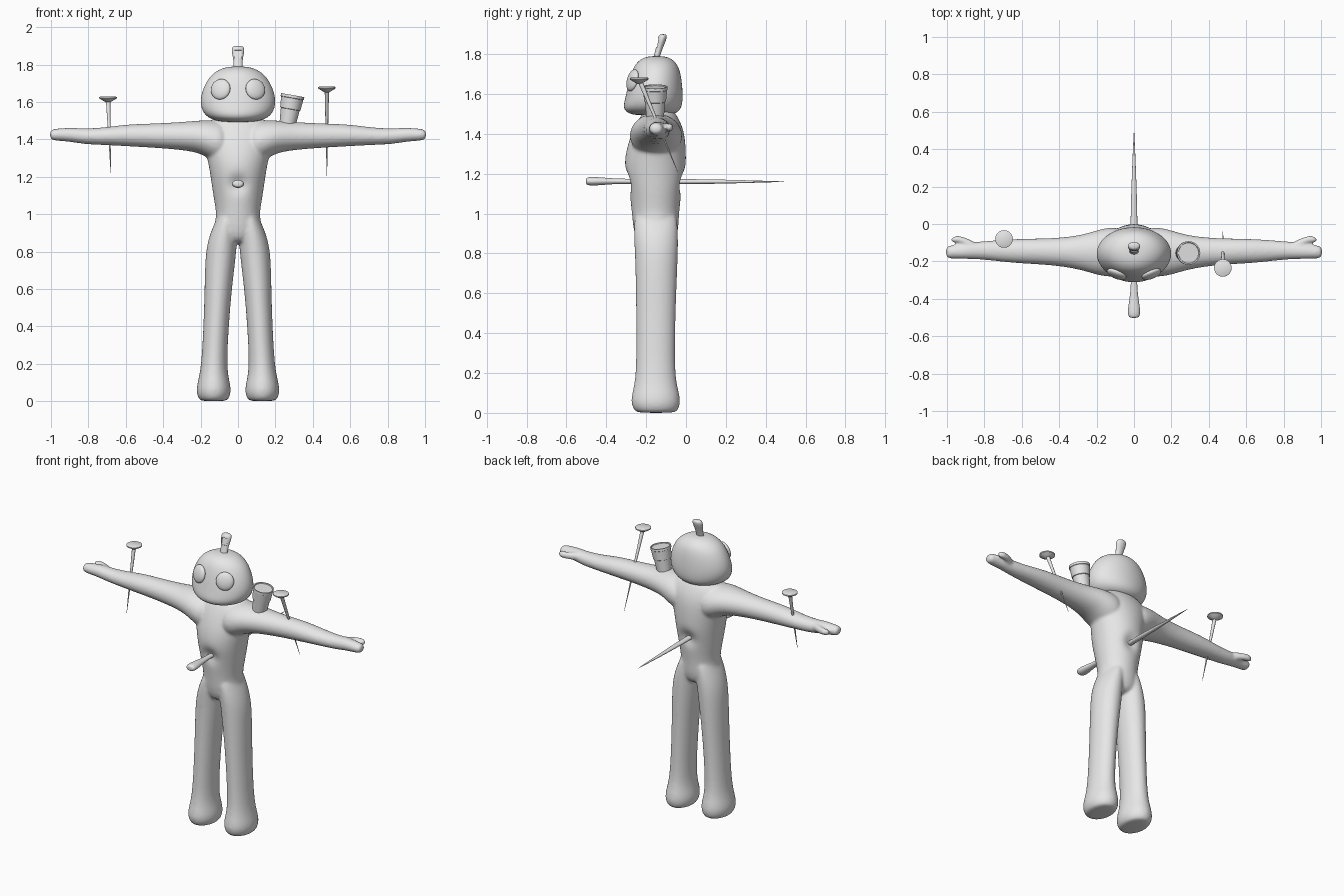
import bpy, bmesh, math
from mathutils import Vector, Matrix

if "Cube" in bpy.data.objects:
    bpy.data.objects.remove(bpy.data.objects["Cube"])

grey = bpy.data.materials.new("plain_grey")
grey.use_nodes = True
grey.diffuse_color = (0.8, 0.8, 0.8, 1)
grey.node_tree.nodes["Principled BSDF"].inputs["Base Color"].default_value = (0.8, 0.8, 0.8, 1)


def shade(obj, angle=40):
    bpy.ops.object.select_all(action="DESELECT")
    obj.select_set(True)
    bpy.context.view_layer.objects.active = obj
    bpy.ops.object.shade_smooth_by_angle(angle=math.radians(angle))


def add_object(name, bm):
    mesh = bpy.data.meshes.new(name)
    bmesh.ops.recalc_face_normals(bm, faces=bm.faces)
    bm.to_mesh(mesh)
    bm.free()
    mesh.materials.append(grey)
    obj = bpy.data.objects.new(name, mesh)
    bpy.context.collection.objects.link(obj)
    return obj


def bake(obj):
    """Apply the modifiers of an object."""
    graph = bpy.context.evaluated_depsgraph_get()
    mesh = bpy.data.meshes.new_from_object(obj.evaluated_get(graph))
    obj.modifiers.clear()
    obj.data = mesh


def loft(name, axis, rings, sides=24, smooth=2):
    """Skin ellipses (t, u, v, radius u, radius v) along an axis."""
    place = {"x": lambda t, u, v: (t, u, v),
             "y": lambda t, u, v: (u, t, v),
             "z": lambda t, u, v: (u, v, t)}[axis]
    bm = bmesh.new()
    loops = []
    for t, u, v, ru, rv in rings:
        angles = [math.tau * i / sides for i in range(sides)]
        loops.append([bm.verts.new(place(t, u + ru * math.cos(a), v + rv * math.sin(a)))
                      for a in angles])
    for a, b in zip(loops, loops[1:]):
        for i in range(sides):
            j = (i + 1) % sides
            bm.faces.new((a[i], a[j], b[j], b[i]))
    bm.faces.new(loops[0])
    bm.faces.new(loops[-1])
    obj = add_object(name, bm)
    if smooth:
        obj.modifiers.new("Smooth", "SUBSURF").levels = smooth
        bake(obj)
    return obj


def mirrored(rings, side, axis):
    if axis == "x":
        return [(side * t, u, v, a, b) for t, u, v, a, b in rings]
    return [(t, side * u, v, a, b) for t, u, v, a, b in rings]


# Body: torso, legs, arms and thumbs fused into one soft skin
torso = [(0.84, 0, -.15, .06, .08), (0.89, 0, -.15, .13, .108), (0.95, 0, -.152, .127, .116),
         (1.0, 0, -.153, .114, .119), (1.1, 0, -.153, .134, .13), (1.2, 0, -.155, .147, .156),
         (1.3, 0, -.153, .165, .155), (1.4, 0, -.14, .19, .135), (1.46, 0, -.137, .19, .11),
         (1.5, 0, -.135, .15, .085), (1.53, 0, -.135, .1, .06)]
leg = [(0, .13, -.15, .06, .085), (.008, .13, -.15, .08, .11), (.05, .13, -.152, .095, .126),
       (.1, .13, -.152, .087, .119), (.18, .129, -.153, .068, .098), (.4, .117, -.152, .068, .098),
       (.6, .106, -.15, .073, .102), (.78, .093, -.148, .083, .108), (.88, .08, -.15, .077, .112),
       (.97, .06, -.152, .058, .11), (1.03, .05, -.152, .04, .09)]
arm = [(.05, -.15, 1.38, .13, .11), (.13, -.15, 1.39, .135, .112), (.2, -.153, 1.415, .12, .088),
       (.3, -.152, 1.418, .088, .075), (.45, -.148, 1.42, .071, .065), (.6, -.145, 1.422, .067, .059),
       (.7, -.143, 1.417, .06, .048), (.82, -.141, 1.415, .048, .042), (.89, -.144, 1.425, .044, .039),
       (.95, -.149, 1.425, .036, .034), (.99, -.15, 1.425, .036, .031), (1.007, -.15, 1.425, .025, .02)]
thumb = [(.83, -.13, 1.425, .02, .025), (.88, -.103, 1.43, .022, .024), (.93, -.08, 1.432, .019, .022),
         (.965, -.082, 1.432, .018, .02), (.978, -.086, 1.432, .01, .012)]
parts = [loft("body", "z", torso)]
for side in (1, -1):
    parts.append(loft("leg", "z", mirrored(leg, side, "z")))
    parts.append(loft("arm", "x", mirrored(arm, side, "x")))
    parts.append(loft("thumb", "x", mirrored(thumb, side, "x")))
bpy.ops.object.select_all(action="DESELECT")
for part in parts:
    part.select_set(True)
body = parts[0]
bpy.context.view_layer.objects.active = body
bpy.ops.object.join()
remesh = body.modifiers.new("Fuse", "REMESH")
remesh.mode = "VOXEL"
remesh.voxel_size = 0.008
soften = body.modifiers.new("Soften", "SMOOTH")
soften.factor = 0.5
soften.iterations = 10
bake(body)
# Dimple where the long spike pierces the belly
for v in body.data.vertices:
    pull = 0.025 * math.exp(-((v.co.x ** 2 + (v.co.z - 1.16) ** 2) / 0.05 ** 2))
    v.co.y += pull if v.co.y < -0.15 else -pull
shade(body, 80)

# Head
head = loft("head", "z", [
    (1.492, 0, -.165, .06, .06), (1.498, 0, -.17, .12, .115), (1.525, 0, -.17, .178, .149),
    (1.58, 0, -.16, .203, .145), (1.64, 0, -.155, .198, .137), (1.7, 0, -.151, .175, .125),
    (1.75, 0, -.149, .14, .107), (1.782, 0, -.148, .085, .07), (1.79, 0, -.148, .03, .025)], 32)
shade(head, 80)

# Button eyes
for side, label in ((1, "left"), (-1, "right")):
    bm = bmesh.new()
    bmesh.ops.create_uvsphere(bm, u_segments=32, v_segments=16, radius=1)
    turn = Matrix.Rotation(side * math.radians(22), 4, "Z") @ Matrix.Rotation(math.radians(-14), 4, "X")
    bm.transform(Matrix.Translation((side * .093, -.268, 1.668)) @ turn
                 @ Matrix.Diagonal((.055, .022, .056, 1)))
    shade(add_object(label + "_eye", bm), 60)

# Topknot with a recess in its front
knot = loft("topknot", "z", [
    (1.765, 0, -.153, .026, .017), (1.8, 0, -.143, .024, .016), (1.835, 0, -.132, .026, .018),
    (1.865, 0, -.123, .034, .022), (1.89, 0, -.117, .034, .023), (1.9, 0, -.115, .022, .014)], 20)
bm = bmesh.new()
bmesh.ops.create_cube(bm, size=1)
bm.transform(Matrix.Translation((0, -.152, 1.858)) @ Matrix.Rotation(math.radians(-15), 4, "X")
             @ Matrix.Diagonal((.038, .03, .044, 1)))
cutter = add_object("recess_cutter", bm)
cutter.hide_render = True
cut = knot.modifiers.new("Recess", "BOOLEAN")
cut.operation = "DIFFERENCE"
cut.object = cutter
bake(knot)
bpy.data.objects.remove(cutter)
shade(knot)

# Tapered cup on the left shoulder, with a step at half height and a rim
cup = loft("shoulder_cup", "z", [
    (-.02, 0, 0, .043, .043), (.07, 0, 0, .051, .051), (.072, 0, 0, .055, .055),
    (.13, 0, 0, .06, .06), (.132, 0, 0, .063, .063), (.147, 0, 0, .063, .063),
    (.147, 0, 0, .056, .056), (.142, 0, 0, .054, .054)], 32, 0)
cup.location = (.267, -.155, 1.492)
cup.rotation_euler = (0, math.radians(10), 0)
shade(cup, 30)


# Pins through the arms: flat flared head and a tapering shaft
def pin(label, top, tip):
    top, tip = Vector(top), Vector(tip)
    bm = bmesh.new()
    axis = tip - top
    bmesh.ops.create_cone(bm, cap_ends=True, segments=16, radius1=.012, radius2=.001,
                          depth=axis.length)
    bm.transform(Matrix.Translation((top + tip) / 2) @ axis.to_track_quat("Z", "Y").to_matrix().to_4x4())
    shade(add_object(label + "_pin_shaft", bm))
    cap = loft(label + "_pin_head", "z", [
        (-.024, 0, 0, .012, .012), (-.012, 0, 0, .032, .032), (-.003, 0, 0, .047, .047),
        (.004, 0, 0, .047, .047), (.007, 0, 0, .042, .042)], 24, 0)
    cap.location = top
    shade(cap)


pin("left", (.475, -.235, 1.675), (.475, -.04, 1.205))
pin("right", (-.695, -.08, 1.622), (-.68, -.18, 1.22))

# Long spike through the belly with a rounded grip at the front
spike = loft("belly_spike", "y", [
    (-.502, 0, 1.162, .015, .01), (-.497, 0, 1.162, .03, .02), (-.465, 0, 1.162, .035, .023),
    (-.4, 0, 1.162, .024, .017), (-.32, 0, 1.162, .015, .012), (-.15, 0, 1.16, .018, .013),
    (.02, 0, 1.16, .019, .013), (.2, 0, 1.16, .014, .01), (.4, 0, 1.16, .006, .004),
    (.5, 0, 1.16, .001, .001)], 20, 2)
shade(spike, 60)
